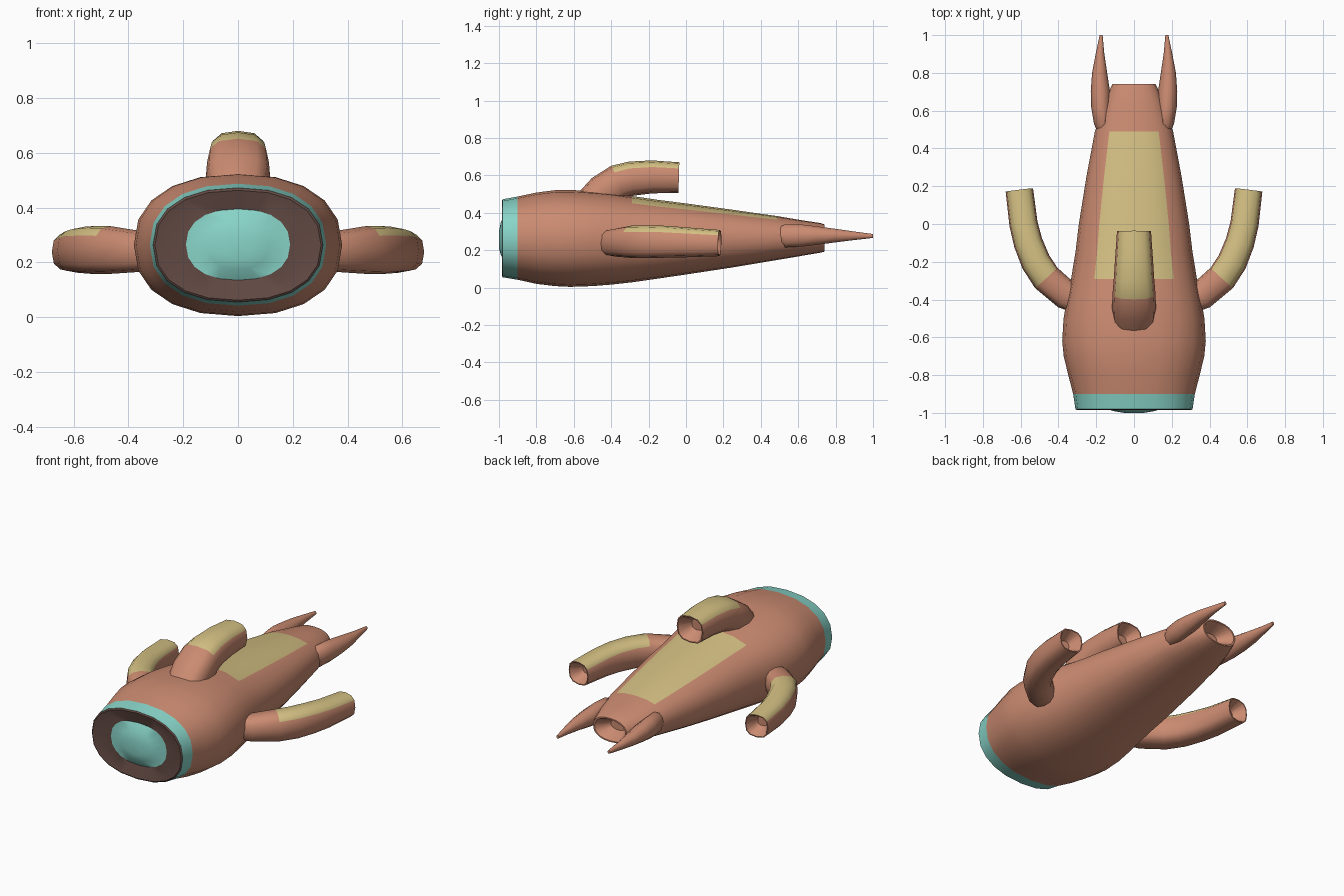
import bpy, bmesh, math
from mathutils import Vector

if "Cube" in bpy.data.objects:
    bpy.data.objects.remove(bpy.data.objects["Cube"])


def material(name, rgb):
    m = bpy.data.materials.new(name)
    lin = [((c / 255 + 0.055) / 1.055) ** 2.4 for c in rgb]
    m.diffuse_color = (*lin, 1)
    m.use_nodes = True
    m.node_tree.nodes["Principled BSDF"].inputs["Base Color"].default_value = m.diffuse_color
    return m


MATS = [material("terracotta", (203, 139, 113)), material("sand_yellow", (212, 192, 131)),
        material("teal", (136, 212, 200)), material("dark_brown", (98, 73, 67))]
TERRA, SAND, TEAL, BROWN = range(4)
UP = Vector((0, 0, 1))


def loft(name, rings, segs, power, rule):
    """Skin superellipse rings (centre, tangent, half width, half height); rule(row, angle) picks the colour."""
    bm = bmesh.new()
    loops = []
    for c, t, w, h in rings:
        side = Vector(t).cross(UP).normalized()
        up = side.cross(Vector(t)).normalized()
        loop = []
        for k in range(segs):
            a = 2 * math.pi * k / segs
            x, y = math.cos(a), math.sin(a)
            x = math.copysign(abs(x) ** (2 / power), x) * w
            y = math.copysign(abs(y) ** (2 / power), y) * h
            loop.append(bm.verts.new(Vector(c) + side * x + up * y))
        loops.append(loop)
    for r in range(len(loops) - 1):
        for k in range(segs):
            n = (k + 1) % segs
            f = bm.faces.new((loops[r][k], loops[r][n], loops[r + 1][n], loops[r + 1][k]))
            f.material_index = rule(r, 360 * (k + 0.5) / segs)
    bm.faces.new(loops[0]).material_index = rule(0, 270)
    bm.faces.new(loops[-1]).material_index = rule(len(loops) - 2, 270)
    bmesh.ops.recalc_face_normals(bm, faces=bm.faces)
    me = bpy.data.meshes.new(name)
    bm.to_mesh(me)
    bm.free()
    for m in MATS:
        me.materials.append(m)
    ob = bpy.data.objects.new(name, me)
    bpy.context.collection.objects.link(ob)
    bpy.ops.object.select_all(action='DESELECT')
    ob.select_set(True)
    bpy.context.view_layer.objects.active = ob
    bpy.ops.object.shade_smooth_by_angle(angle=math.radians(40))
    return ob


# Body with mouth at the front and a hollow tail: y, half width, bottom z, top z
ROWS = [(-1.0, .05, .21, .30), (-.99, .11, .175, .35), (-.965, .19, .135, .395),
        (-.985, .303, .062, .463), (-.98, .31, .055, .472), (-.90, .322, .042, .487),
        (-.80, .348, .02, .508), (-.70, .372, .008, .521), (-.62, .38, .004, .522),
        (-.50, .373, .008, .516), (-.40, .355, .016, .506), (-.29, .333, .028, .49),
        (-.15, .31, .048, .469), (0, .292, .07, .45), (.25, .252, .108, .416),
        (.49, .207, .148, .382), (.62, .165, .17, .36), (.72, .125, .187, .345),
        (.74, .115, .192, .338), (.74, .105, .2, .33), (.66, .05, .235, .295)]


def body_rule(row, angle):
    if row < 2 or row == 4:
        return TEAL
    if row in (2, 3):
        return BROWN
    if 11 <= row <= 14 and 54 < angle < 126:
        return SAND
    return TERRA


loft("body", [((0, y, (b + t) / 2), (0, 1, 0), w, (t - b) / 2) for y, w, b, t in ROWS],
     20, 2.3, body_rule)


def tube(name, path, sand_row):
    """Curved tube with a hollow end and a sand-coloured top; path rows are x, y, z, half width, half height."""
    pts = [Vector(p[:3]) for p in path]
    rings = []
    for i, p in enumerate(path):
        t = pts[min(i + 1, len(pts) - 1)] - pts[max(i - 1, 0)]
        rings.append((pts[i], t.normalized(), p[3], p[4]))
    c, t, w, h = rings[-1]
    rings.append((c, t, w * .92, h * .92))
    rings.append((c - t * .07, t, w * .4, h * .4))
    last = len(path) - 1
    return loft(name, rings, 12, 2.7,
                lambda r, a: SAND if sand_row <= r < last and 30 < a < 150 else TERRA)


# Side arms and tail spikes, mirrored in x
for s, label in ((1, "right"), (-1, "left")):
    arm = [(.25, -.42, .24, .07, .065), (.36, -.375, .24, .078, .075),
           (.465, -.285, .245, .08, .087), (.52, -.20, .245, .079, .088),
           (.56, -.10, .245, .077, .085), (.585, 0, .242, .075, .08),
           (.607, .18, .238, .073, .07)]
    tube("arm_" + label, [(s * p[0], *p[1:]) for p in arm], 2)
    spike = [(.15, .47, .275, .035, .035), (.167, .53, .277, .045, .065),
             (.175, .62, .278, .052, .062), (.178, .70, .278, .051, .052),
             (.182, .80, .278, .04, .038), (.18, .90, .277, .023, .024),
             (.174, 1.0, .276, .008, .011)]
    loft("tail_spike_" + label, [((s * x, y, z), (0, 1, 0), w, h) for x, y, z, w, h in spike],
         10, 2, lambda r, a: TERRA)

# Top tube on the back
tube("top_tube", [(0, -.52, .42, .105, .10), (0, -.44, .515, .117, .095),
                  (0, -.36, .565, .113, .095), (0, -.29, .583, .107, .092),
                  (0, -.18, .592, .10, .088), (0, -.038, .588, .09, .082)], 2)
